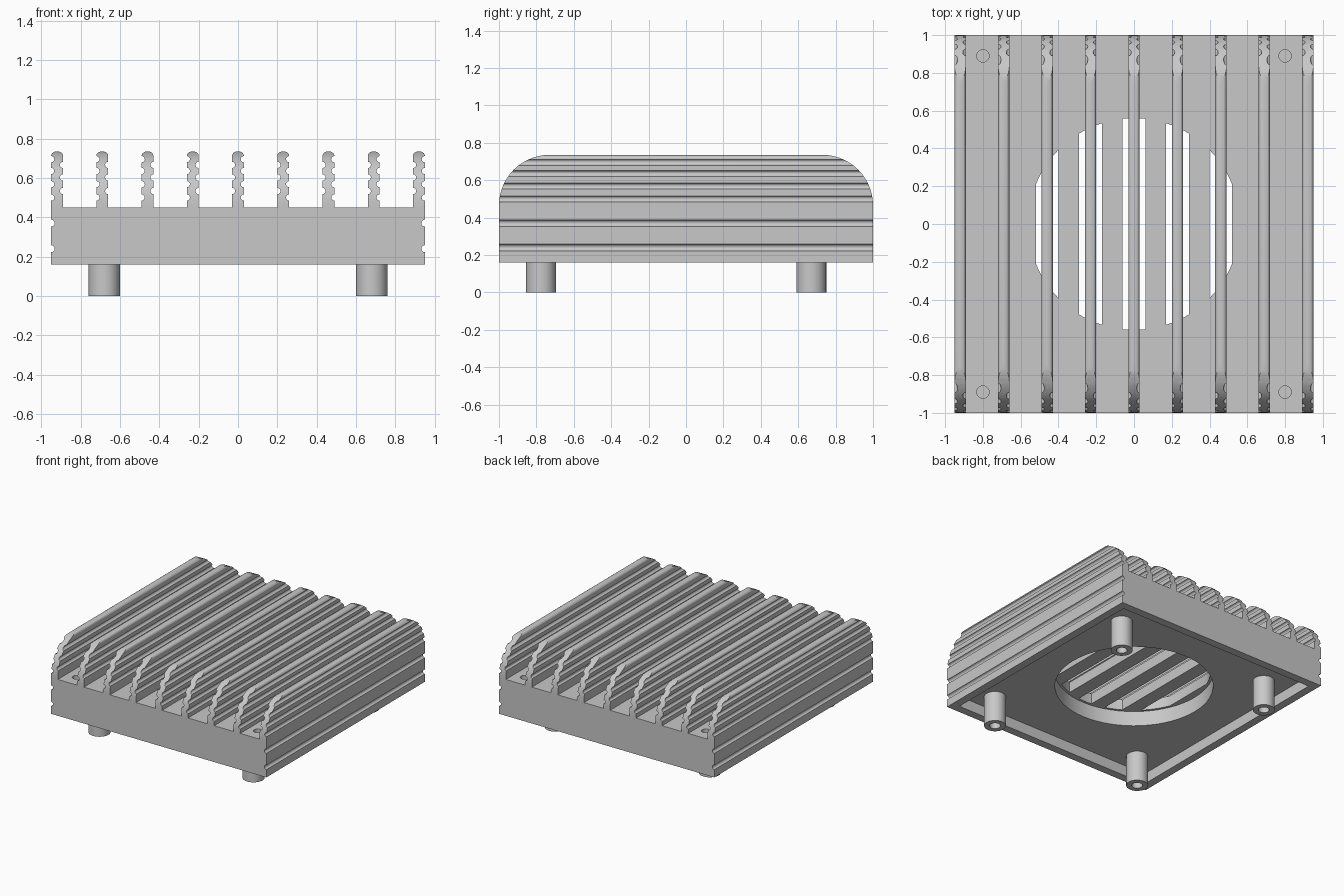
import bpy, bmesh
from math import sin, cos, pi, sqrt
from mathutils import Vector

cube = bpy.data.objects.get("Cube")
if cube:
    bpy.data.objects.remove(cube)

metal = bpy.data.materials.new("grey_metal")
metal.use_nodes = True
grey = (0.58, 0.58, 0.58, 1)
metal.diffuse_color = grey
metal.node_tree.nodes["Principled BSDF"].inputs["Base Color"].default_value = grey

W, FLOOR, BOTTOM, TOP = 0.95, 0.45, 0.16, 0.735
PITCH, HALF = 0.23, 0.03


def prism(name, points, offset):
    """Extrude a closed outline of 3D points by an offset."""
    bm = bmesh.new()
    face = bm.faces.new([bm.verts.new(p) for p in points])
    out = bmesh.ops.extrude_face_region(bm, geom=[face])
    moved = [v for v in out["geom"] if isinstance(v, bmesh.types.BMVert)]
    bmesh.ops.translate(bm, verts=moved, vec=Vector(offset))
    bmesh.ops.recalc_face_normals(bm, faces=bm.faces)
    mesh = bpy.data.meshes.new(name)
    bm.to_mesh(mesh)
    bm.free()
    mesh.materials.append(metal)
    obj = bpy.data.objects.new(name, mesh)
    bpy.context.collection.objects.link(obj)
    return obj


def arc(cx, cy, rx, ry, a0, a1, n):
    steps = [a0 + (a1 - a0) * i / n for i in range(n + 1)]
    return [(cx + rx * cos(a), cy + ry * sin(a)) for a in steps]


def disc(name, x, y, r, z0, z1, n=32):
    ring = arc(x, y, r, r, 0, 2 * pi, n)[:-1]
    return prism(name, [(u, v, z0) for u, v in ring], (0, 0, z1 - z0))


def notches(x, side, heights, r):
    """Round grooves up a vertical edge, bottom to top."""
    return [(x - side * r * cos(a), z + r * sin(a))
            for z in heights for a in [pi * (k / 6 - 0.5) for k in range(7)]]


def boolean(obj, cutter, operation="DIFFERENCE"):
    mod = obj.modifiers.new("cut", "BOOLEAN")
    mod.operation, mod.object, mod.solver = operation, cutter, "EXACT"
    bpy.context.view_layer.objects.active = obj
    bpy.ops.object.modifier_apply(modifier=mod.name)
    bpy.data.objects.remove(cutter)


def smooth(obj):
    bpy.ops.object.select_all(action="DESELECT")
    obj.select_set(True)
    bpy.context.view_layer.objects.active = obj
    bpy.ops.object.shade_smooth_by_angle(angle=0.6)


# Base block with grooved long sides
right = [(W, BOTTOM)] + notches(W, 1, (0.24, 0.37), 0.018) + [(W, FLOOR)]
outline = right + [(-x, z) for x, z in reversed(right)]
base = prism("base_block", [(x, -1, z) for x, z in outline], (0, 2, 0))

# Recess under the base and the round fan opening
RECESS, CEILING = 0.245, 0.365
rx, ry = W - 0.065, 1 - 0.065
rim = [(-rx, -ry), (rx, -ry), (rx, ry), (-rx, ry)]
boolean(base, prism("recess_cutter", [(x, y, 0.1) for x, y in rim], (0, 0, RECESS - 0.1)))
boolean(base, disc("fan_cutter", 0, 0, 0.58, 0.2, CEILING, 64))

# Air slots beneath the middle fins, bounded by a circle
for i in range(-2, 3):
    xs = [i * PITCH + 0.06 * (k / 4 - 1) for k in range(9)]
    edge = [(x, sqrt(0.56 ** 2 - x * x)) for x in xs]
    loop = edge + [(x, -y) for x, y in reversed(edge)]
    boolean(base, prism("slot_cutter", [(x, y, 0.3) for x, y in loop], (0, 0, 0.2)))

# Blind screw holes in the corners of the floor
for x in (-0.8, 0.8):
    for y in (-0.89, 0.89):
        boolean(base, disc("screw_cutter", x, y, 0.033, 0.36, 0.5, 20))
smooth(base)


# Wavy cooling fins with rounded ends
def fin(index):
    cx, side = index * PITCH, 1 if index >= 0 else -1
    foot = FLOOR - 0.004
    pts = [(HALF, foot)] + notches(HALF, 1, (0.5, 0.568, 0.635, 0.695), 0.016)
    pts += arc(0, 0.713, HALF, TOP - 0.713, 0, pi, 10)
    pts += list(reversed(notches(-HALF, -1, (0.533, 0.602, 0.666), 0.016)))
    pts += [(-HALF, foot)]
    obj = prism("cooling_fin", [(cx + side * x, -1, z) for x, z in pts], (0, 2, 0))
    r = 0.27
    shape = [(-1, 0.4), (1, 0.4)]
    shape += arc(1 - r, TOP - r, r, r, 0, pi / 2, 14)
    shape += arc(r - 1, TOP - r, r, r, pi / 2, pi, 14)
    envelope = prism("envelope", [(cx - 0.1, y, z) for y, z in shape], (0.2, 0, 0))
    boolean(obj, envelope, "INTERSECT")
    smooth(obj)


for i in range(-4, 5):
    fin(i)

# Hollow mounting posts
for x in (-0.68, 0.68):
    for y in (-0.775, 0.67):
        post = disc("mounting_post", x, y, 0.08, 0, RECESS + 0.01)
        boolean(post, disc("bore_cutter", x, y, 0.04, -0.1, 0.2, 24))
        smooth(post)
